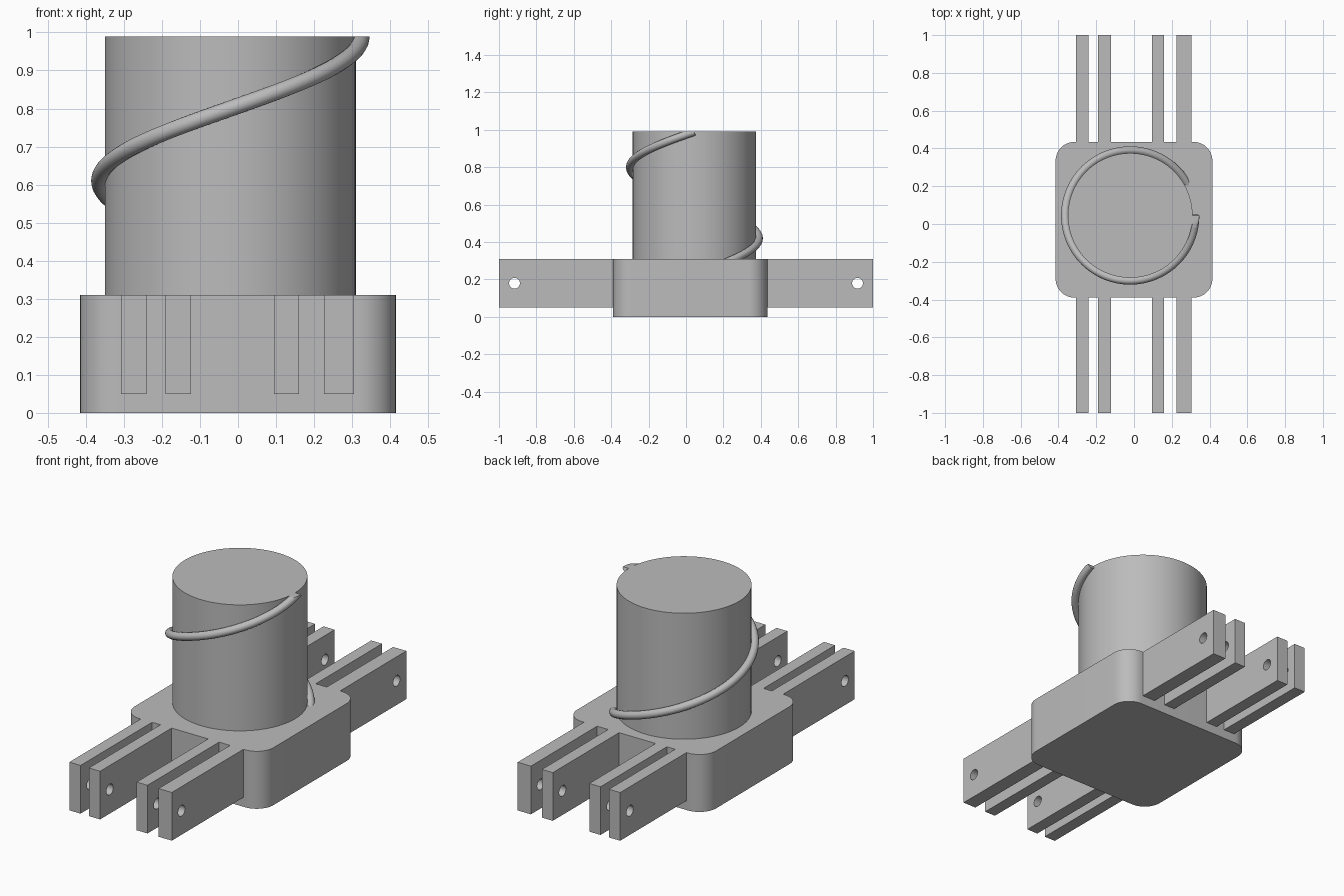
import bpy, bmesh, math
from mathutils import Vector

if "Cube" in bpy.data.objects:
    bpy.data.objects.remove(bpy.data.objects["Cube"])

grey = bpy.data.materials.new("grey")
grey.diffuse_color = (0.5, 0.5, 0.5, 1)
grey.use_nodes = True
grey.node_tree.nodes["Principled BSDF"].inputs["Base Color"].default_value = grey.diffuse_color

BASE_TOP, TOP = 0.31, 0.99
CX, CY, R = -0.02, 0.045, 0.33
Y0, Y1 = -0.39, 0.435


def finish(name, bm, smooth=True):
    bmesh.ops.recalc_face_normals(bm, faces=bm.faces)
    me = bpy.data.meshes.new(name)
    bm.to_mesh(me)
    bm.free()
    me.materials.append(grey)
    ob = bpy.data.objects.new(name, me)
    bpy.context.collection.objects.link(ob)
    bpy.ops.object.select_all(action='DESELECT')
    ob.select_set(True)
    bpy.context.view_layer.objects.active = ob
    if smooth:
        bpy.ops.object.shade_smooth_by_angle(angle=math.radians(35))
    return ob


def extrude_outline(bm, pts, offset):
    face = bm.faces.new([bm.verts.new(p) for p in pts])
    geo = bmesh.ops.extrude_face_region(bm, geom=[face])["geom"]
    moved = [v for v in geo if isinstance(v, bmesh.types.BMVert)]
    bmesh.ops.translate(bm, verts=moved, vec=offset)


# base block with rounded upright corners
bm = bmesh.new()
r, pts = 0.1, []
corners = [(0.415, Y1), (-0.415, Y1), (-0.415, Y0), (0.415, Y0)]
for i, (x, y) in enumerate(corners):
    cx, cy = x - math.copysign(r, x), y - math.copysign(r, y)
    for k in range(13):
        a = math.pi / 2 * (i + k / 12)
        pts.append((cx + r * math.cos(a), cy + r * math.sin(a), 0))
extrude_outline(bm, pts, (0, 0, BASE_TOP))
finish("base_block", bm)

# upright drum
bm = bmesh.new()
pts = [(CX + R * math.cos(a), CY + R * math.sin(a), BASE_TOP)
       for a in (math.tau * i / 96 for i in range(96))]
extrude_outline(bm, pts, (0, 0, TOP - BASE_TOP))
bottom = [f for f in bm.faces if all(v.co.z < BASE_TOP + 0.001 for v in f.verts)]
bmesh.ops.delete(bm, geom=bottom, context='FACES_ONLY')
finish("drum", bm)

# spiral rib, trimmed level with the base top and the drum top
bm = bmesh.new()
HR, TUBE, PITCH, N, M = 0.345, 0.021, 0.76, 110, 16
rings = []
for i in range(N + 1):
    a = math.tau * i / N
    z = TOP - PITCH + PITCH * i / N
    out = Vector((math.cos(a), math.sin(a), 0))
    tangent = Vector((-HR * math.sin(a), HR * math.cos(a), PITCH / math.tau)).normalized()
    up = out.cross(tangent)
    mid = Vector((CX, CY, z)) + out * HR
    rings.append([bm.verts.new(mid + TUBE * (out * math.cos(t) + up * math.sin(t)))
                  for t in (math.tau * k / M for k in range(M))])
for p, q in zip(rings, rings[1:]):
    for k in range(M):
        n = (k + 1) % M
        bm.faces.new((p[k], p[n], q[n], q[k]))
bm.faces.new(rings[0])
bm.faces.new(rings[-1])
for z, s in ((BASE_TOP, -1), (TOP, 1)):
    cut = bmesh.ops.bisect_plane(bm, geom=bm.verts[:] + bm.edges[:] + bm.faces[:],
                                 plane_co=(0, 0, z), plane_no=(0, 0, s), clear_outer=True)
    edges = [e for e in cut["geom_cut"] if isinstance(e, bmesh.types.BMEdge)]
    bmesh.ops.holes_fill(bm, edges=edges)
finish("spiral_rib", bm)

# paired arms with a pin hole through each end
arms = [(-0.307, -0.24), (-0.19, -0.123), (0.095, 0.16), (0.226, 0.305)]
for side, y_in, y_out in (("front", Y0, -1), ("back", Y1, 1)):
    bm = bmesh.new()
    hole = [(-0.5, math.copysign(0.917, y_out) + 0.029 * math.cos(a), 0.18 + 0.029 * math.sin(a))
            for a in (math.tau * i / 32 for i in range(32))]
    extrude_outline(bm, hole, (1, 0, 0))
    cutter = finish(side + "_pin_cutter", bm, False)
    cutter.hide_render = True
    for i, (x0, x1) in enumerate(arms):
        bm = bmesh.new()
        extrude_outline(bm, [(x0, y_in, 0.05), (x0, y_out, 0.05),
                             (x0, y_out, BASE_TOP), (x0, y_in, BASE_TOP)], (x1 - x0, 0, 0))
        arm = finish(f"{side}_arm_{i + 1}", bm, False)
        mod = arm.modifiers.new("pin_hole", 'BOOLEAN')
        mod.operation, mod.solver, mod.object = 'DIFFERENCE', 'EXACT', cutter
        bpy.ops.object.modifier_apply(modifier=mod.name)
        bpy.ops.object.shade_smooth_by_angle(angle=math.radians(35))
    bpy.data.objects.remove(cutter)
